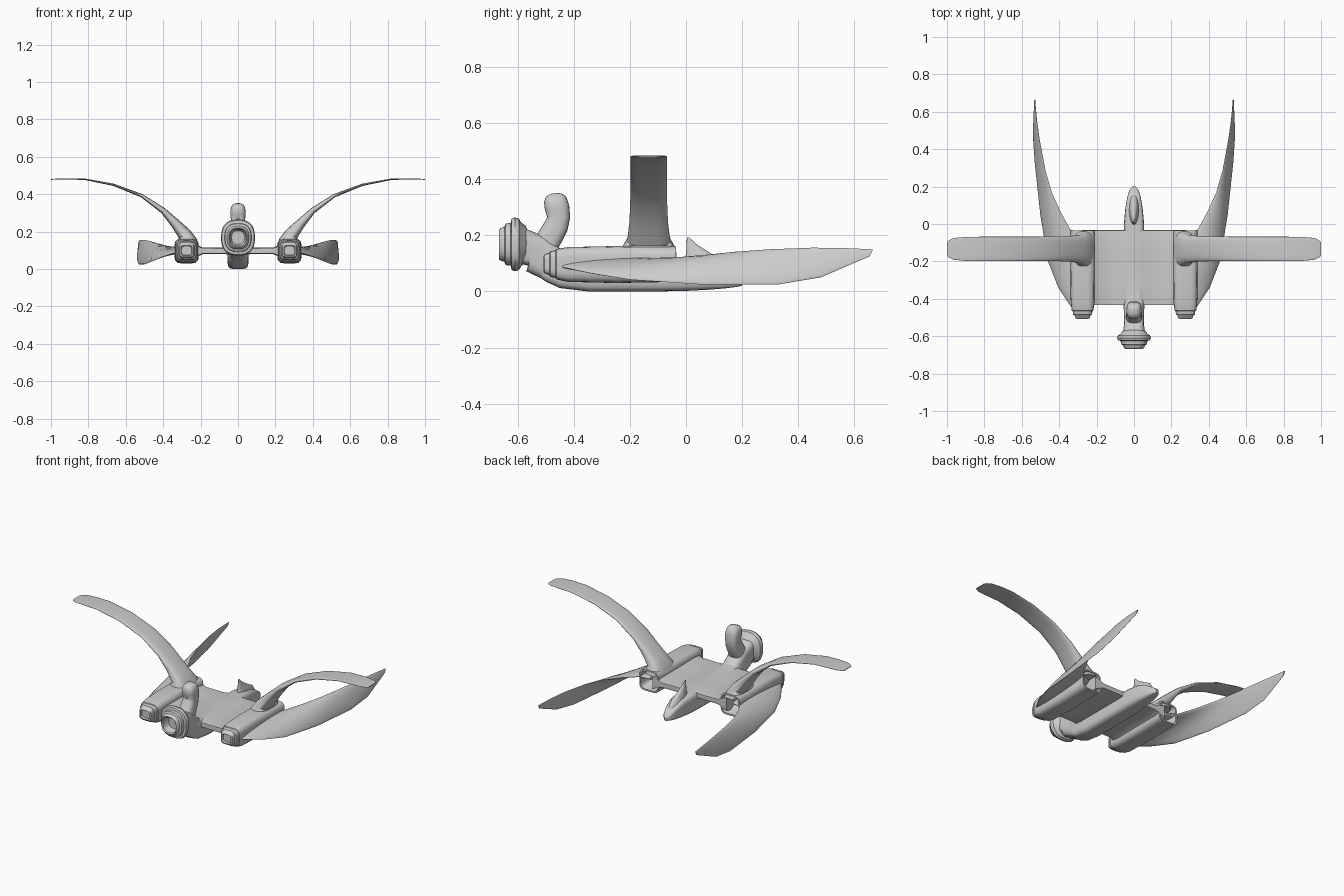
import bpy, math
from mathutils import Vector as V

X, Y, Z = V((1, 0, 0)), V((0, 1, 0)), V((0, 0, 1))


def ring(c, u, v, a, b, p=2.0, n=28):
    """Superellipse loop around c; p=2 is an ellipse, larger is boxier."""
    pts = []
    for i in range(n):
        t = 2 * math.pi * i / n
        cs, sn = math.cos(t), math.sin(t)
        s = (abs(cs) ** p + abs(sn) ** p) ** (-1 / p)
        pts.append(V(c) + u * (a * s * cs) + v * (b * s * sn))
    return pts


def loft(name, rings, mirror=False):
    """Skin a list of equal loops and cap both ends."""
    import bmesh
    bm = bmesh.new()
    loops = [[bm.verts.new(p) for p in r] for r in rings]
    n = len(loops[0])
    for A, B in zip(loops, loops[1:]):
        for i in range(n):
            j = (i + 1) % n
            bm.faces.new((A[i], A[j], B[j], B[i]))
    bm.faces.new(loops[0])
    bm.faces.new(loops[-1])
    bmesh.ops.recalc_face_normals(bm, faces=bm.faces[:])
    me = bpy.data.meshes.new(name)
    bm.to_mesh(me)
    bm.free()
    ob = bpy.data.objects.new(name, me)
    bpy.context.collection.objects.link(ob)
    if mirror:
        ob.modifiers.new("mirror", 'MIRROR')
    return ob


def along_y(x, stations, p):
    """Loops from (y, half width, z bottom, z top)."""
    return [ring((x, y, (z0 + z1) / 2), X, Z, w, (z1 - z0) / 2, p)
            for y, w, z0, z1 in stations]


# Central hull with tapered tail
loft("hull", along_y(0, [
    (-0.535, 0.042, 0.06, 0.15), (-0.50, 0.052, 0.035, 0.145),
    (-0.45, 0.055, 0.012, 0.13), (-0.35, 0.056, 0.0, 0.12),
    (-0.10, 0.056, 0.0, 0.118), (0.0, 0.054, 0.002, 0.118),
    (0.08, 0.047, 0.006, 0.11), (0.14, 0.037, 0.011, 0.085),
    (0.18, 0.025, 0.016, 0.058), (0.20, 0.009, 0.02, 0.036)], 5))

# Small tail fin
loft("tail_fin", [ring((0, y, z), X, Y, w, l, 2) for y, z, w, l in [
    (0.075, 0.07, 0.03, 0.085), (0.065, 0.11, 0.026, 0.07),
    (0.045, 0.135, 0.016, 0.045), (0.022, 0.165, 0.009, 0.02),
    (0.007, 0.193, 0.002, 0.004)]])

# Flat deck joining hull and pods, flared where it meets the pods
loft("deck", [ring((x, -0.233, 0.097), Y, Z, 0.2, h, 12) for x, h in [
    (-0.25, 0.05), (-0.215, 0.03), (-0.19, 0.018), (-0.07, 0.017), (-0.05, 0.022),
    (0.05, 0.022), (0.07, 0.017), (0.19, 0.018), (0.215, 0.03), (0.25, 0.05)]])

# Engine pods: stepped nose, hollow rear
loft("engine_pod", along_y(0.275, [
    (-0.495, 0.026, 0.075, 0.122), (-0.508, 0.030, 0.072, 0.126),
    (-0.504, 0.038, 0.064, 0.132), (-0.487, 0.043, 0.058, 0.138),
    (-0.484, 0.050, 0.052, 0.143), (-0.465, 0.053, 0.048, 0.147),
    (-0.462, 0.058, 0.043, 0.151), (-0.44, 0.061, 0.038, 0.155),
    (-0.42, 0.063, 0.034, 0.158), (-0.25, 0.065, 0.03, 0.162),
    (-0.035, 0.065, 0.034, 0.16), (-0.035, 0.056, 0.043, 0.151),
    (-0.07, 0.052, 0.047, 0.147), (-0.11, 0.035, 0.065, 0.13)], 5), True)

# Lower swept blades twisting from flat root to upright tip
blade = []
for L, T, th in [
        ((0.28, -0.45, 0.095), (0.28, -0.05, 0.105), 0.024),
        ((0.335, -0.445, 0.088), (0.34, -0.03, 0.11), 0.018),
        ((0.405, -0.34, 0.065), (0.39, 0.06, 0.125), 0.013),
        ((0.46, -0.20, 0.042), (0.44, 0.17, 0.14), 0.011),
        ((0.50, 0.05, 0.025), (0.475, 0.29, 0.15), 0.009),
        ((0.53, 0.33, 0.025), (0.505, 0.45, 0.156), 0.007),
        ((0.54, 0.48, 0.05), (0.52, 0.56, 0.155), 0.005),
        ((0.532, 0.655, 0.125), (0.53, 0.667, 0.15), 0.003)]:
    L, T = V(L), V(T)
    u = (T - L).normalized()
    n = u.cross(V((0.25, 1, 0.1)) if u.z > 0.5 else X).normalized()
    if n.z < 0:
        n = -n
    # keep thickness direction consistent: up and outward
    n = (Z * (1 - u.z) + X * (0.2 + u.z))
    n = (n - u * n.dot(u)).normalized()
    blade.append(ring((L + T) / 2, u, n, (T - L).length / 2, th, 2))
loft("lower_blade", blade, True)

# Upper arched wings
arch = [(0.265, 0.135, 0.055, 0.10), (0.272, 0.163, 0.05, 0.092),
        (0.285, 0.185, 0.037, 0.076), (0.335, 0.243, 0.026, 0.069),
        (0.40, 0.312, 0.016, 0.066), (0.515, 0.392, 0.009, 0.065),
        (0.665, 0.45, 0.006, 0.065), (0.815, 0.479, 0.004, 0.065),
        (0.90, 0.482, 0.003, 0.064), (0.965, 0.481, 0.003, 0.058),
        (0.99, 0.479, 0.002, 0.046), (1.0, 0.478, 0.002, 0.035)]
wing = []
for i, (x, z, th, hc) in enumerate(arch):
    a, b = arch[max(i - 1, 0)], arch[min(i + 1, len(arch) - 1)]
    t = V((b[0] - a[0], 0, b[1] - a[1])).normalized()
    n = X if i < 2 else V((t.z, 0, -t.x))
    wing.append(ring((x, -0.133, z), Y, n, hc, th, 3))
loft("upper_wing", wing, True)

# Neck rising from the hull to the nozzle
up = V((0, 0.5, 0.87))
loft("neck", [ring((0, y, z), X, v, w, h, 4) for y, z, v, w, h in [
    (-0.44, 0.075, up, 0.052, 0.055), (-0.49, 0.105, up, 0.053, 0.064),
    (-0.535, 0.133, up, 0.053, 0.07), (-0.56, 0.155, Z, 0.056, 0.064),
    (-0.60, 0.168, Z, 0.06, 0.066)]])

# Ringed front nozzle with a hollow mouth
loft("nozzle", [ring((0, y, 0.168), X, Z, r * 0.94, r, 2.6) for y, r in [
    (-0.565, 0.05), (-0.572, 0.066), (-0.588, 0.078), (-0.595, 0.091),
    (-0.61, 0.096), (-0.622, 0.091), (-0.625, 0.076), (-0.643, 0.074),
    (-0.648, 0.062), (-0.662, 0.058), (-0.667, 0.052), (-0.662, 0.046),
    (-0.63, 0.042), (-0.62, 0.036)]])

# Curved post behind the nozzle
post = [(-0.515, 0.135, 0.045), (-0.487, 0.19, 0.045), (-0.462, 0.235, 0.043),
        (-0.454, 0.265, 0.041), (-0.46, 0.30, 0.044), (-0.466, 0.327, 0.041),
        (-0.468, 0.343, 0.031), (-0.469, 0.35, 0.014)]
rings = []
for i, (y, z, r) in enumerate(post):
    a, b = post[max(i - 1, 0)], post[min(i + 1, len(post) - 1)]
    t = V((0, b[0] - a[0], b[1] - a[1])).normalized()
    rings.append(ring((0, y, z), X, X.cross(t), r * 0.93, r, 3))
loft("post", rings)

# Smooth shading with crisp edges
bpy.ops.object.select_all(action='SELECT')
bpy.context.view_layer.objects.active = bpy.data.objects["hull"]
bpy.ops.object.shade_smooth_by_angle(angle=math.radians(40))
